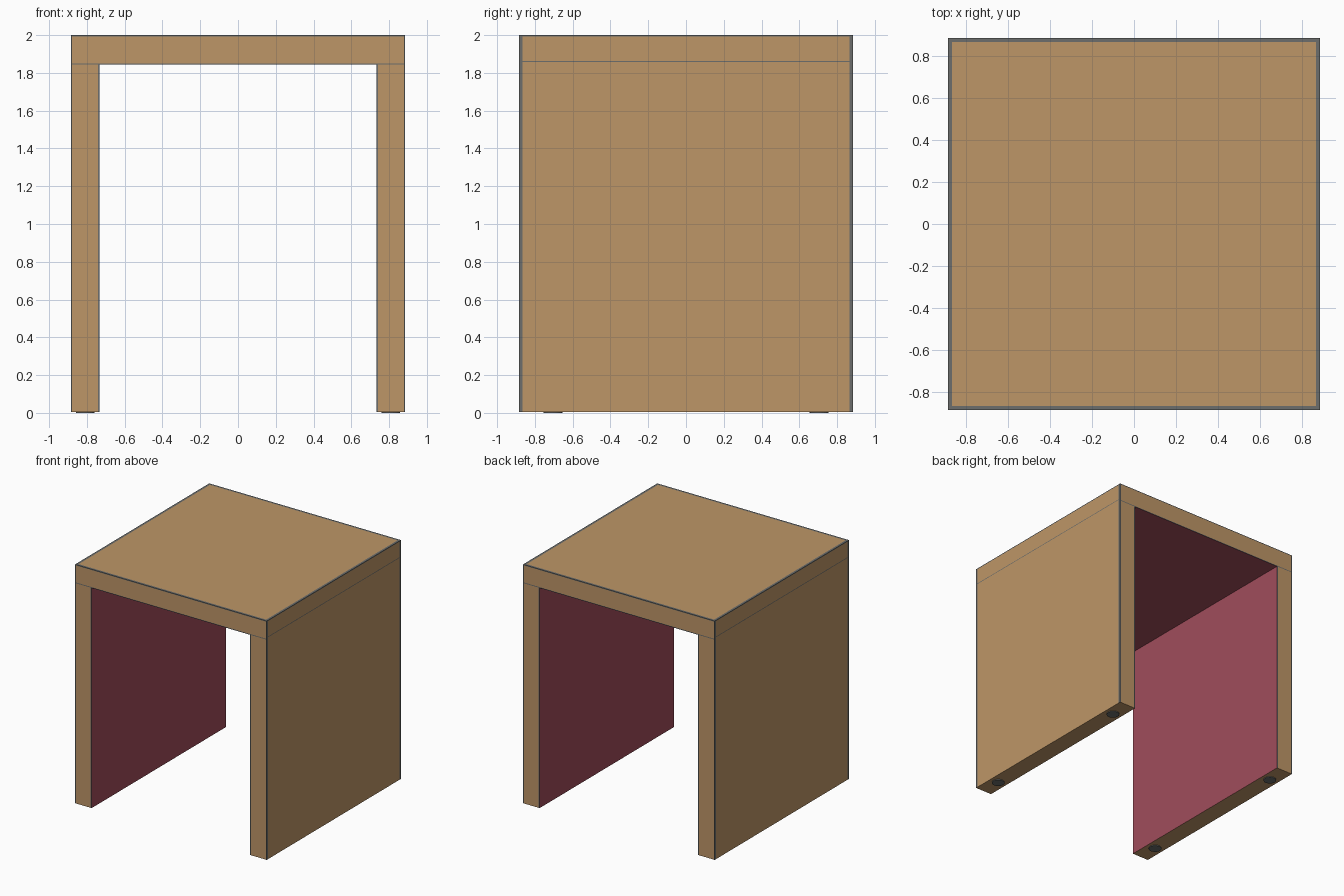
import bpy, bmesh
from mathutils import Vector

if "Cube" in bpy.data.objects:
    bpy.data.objects.remove(bpy.data.objects["Cube"], do_unlink=True)

HALF = 0.885      # half width and half depth
INNER = 0.732     # inner face of the side panels
SEAM = 1.844      # underside of the top
FOOT = 0.006      # foot height
WIDE = 0.866      # where the wide edge trim starts
SLIM = 0.878      # where the slim edge trim starts


def material(name, rgb):
    m = bpy.data.materials.new(name)
    m.use_nodes = True
    m.diffuse_color = (*rgb, 1)
    m.node_tree.nodes["Principled BSDF"].inputs["Base Color"].default_value = (*rgb, 1)
    return m


wood = material("light wood", (0.515, 0.305, 0.136))
lining = material("wine red lining", (0.352, 0.073, 0.105))
trim = material("grey trim", (0.15, 0.155, 0.15))


def finish(bm, name, mats):
    mesh = bpy.data.meshes.new(name)
    bm.to_mesh(mesh)
    bm.free()
    obj = bpy.data.objects.new(name, mesh)
    bpy.context.collection.objects.link(obj)
    for m in mats:
        mesh.materials.append(m)


def is_trim(c, n):
    """Edge trim runs around the outer faces and along the joints."""
    x, y, z = abs(c.x), abs(c.y), c.z
    if n.z > 0.9:
        return x > WIDE or y > WIDE
    if abs(n.x) > 0.9:
        return y > WIDE or z > 1.993 or SEAM + 0.014 < z < SEAM + 0.02
    if abs(n.y) > 0.9:
        return x > SLIM or z > 1.993 or SEAM < z < SEAM + 0.007 or x < INNER + 0.01 and z < SEAM
    return False


def panel(name, low, high, inward):
    """Board cut along its trim lines and lined on the face that points inward."""
    low, high, inward = Vector(low), Vector(high), Vector(inward)
    bm = bmesh.new()
    bmesh.ops.create_cube(bm, size=1)
    bmesh.ops.scale(bm, vec=high - low, verts=bm.verts)
    bmesh.ops.translate(bm, vec=(low + high) / 2, verts=bm.verts)
    cuts = [(s * d, 0, 0) for s in (-1, 1) for d in (WIDE, SLIM, INNER + 0.01)]
    cuts += [(0, s * WIDE, 0) for s in (-1, 1)]
    cuts += [(0, 0, z) for z in (1.993, SEAM + 0.007, SEAM + 0.014, SEAM + 0.02)]
    for cut in cuts:
        bmesh.ops.bisect_plane(bm, geom=bm.verts[:] + bm.edges[:] + bm.faces[:],
                               plane_co=cut, plane_no=Vector(cut).normalized())
    bm.normal_update()
    for f in bm.faces:
        if f.normal.dot(inward) > 0.9:
            f.material_index = 1
        elif is_trim(f.calc_center_median(), f.normal):
            f.material_index = 2
    finish(bm, name, [wood, lining, trim])


# Top board
panel("table_top", (-HALF, -HALF, SEAM), (HALF, HALF, 2), (0, 0, -1))

# Side panels and their feet
for side, s in (("left", 1), ("right", -1)):
    xs = sorted((s * INNER, s * HALF))
    panel(side + "_side_panel", (xs[0], -HALF, FOOT), (xs[1], HALF, SEAM), (-s, 0, 0))
    for end, y in (("front", -0.705), ("back", 0.705)):
        bm = bmesh.new()
        bmesh.ops.create_cone(bm, cap_ends=True, segments=24,
                              radius1=0.05, radius2=0.05, depth=FOOT + 0.01)
        bmesh.ops.translate(bm, vec=(s * (INNER + HALF) / 2, y, (FOOT + 0.01) / 2),
                            verts=bm.verts)
        finish(bm, f"{end}_{side}_foot", [trim])
